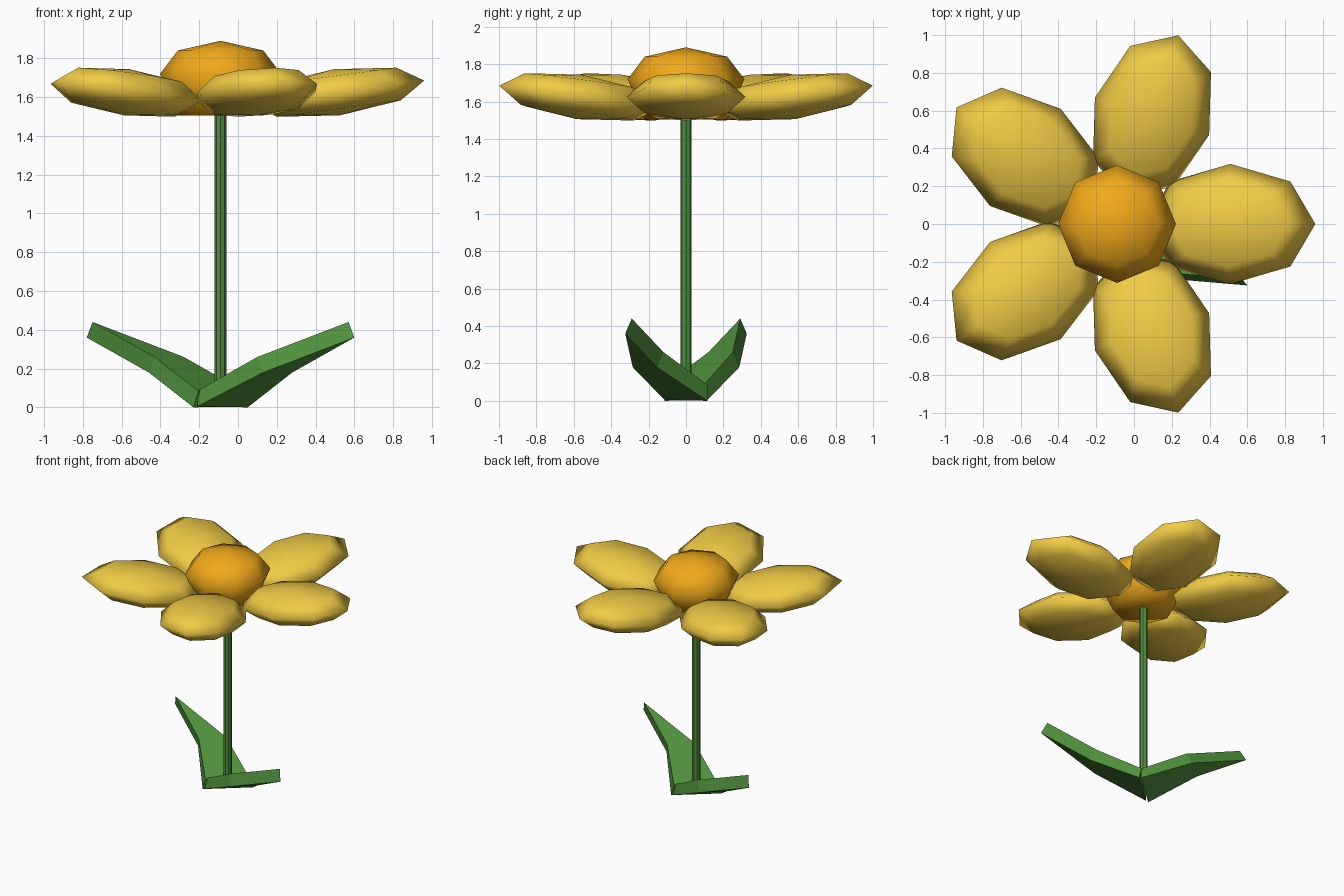
import bpy, bmesh, math
from mathutils import Matrix, Vector

if "Cube" in bpy.data.objects:
    bpy.data.objects.remove(bpy.data.objects["Cube"])

CX = -0.09  # flower axis


def material(name, rgb):
    m = bpy.data.materials.new(name)
    m.diffuse_color = (*rgb, 1)
    m.use_nodes = True
    m.node_tree.nodes["Principled BSDF"].inputs["Base Color"].default_value = m.diffuse_color
    return m


petal_yellow = material("petal_yellow", (0.88, 0.60, 0.06))
centre_orange = material("centre_orange", (0.88, 0.40, 0.01))
leaf_green = material("leaf_green", (0.08, 0.28, 0.045))


def finish(name, bm, mat, smooth=False):
    bmesh.ops.recalc_face_normals(bm, faces=bm.faces)
    for f in bm.faces:
        f.smooth = smooth
    mesh = bpy.data.meshes.new(name)
    bm.to_mesh(mesh)
    bm.free()
    mesh.materials.append(mat)
    ob = bpy.data.objects.new(name, mesh)
    bpy.context.collection.objects.link(ob)
    return ob


def around(angle):
    return Matrix.Translation((CX, 0, 0)) @ Matrix.Rotation(angle, 4, 'Z')


# petals: five tilted, flattened low-poly spheres
for i in range(5):
    bm = bmesh.new()
    m = (around(math.radians(72 * i)) @ Matrix.Translation((0.60, 0, 1.625))
         @ Matrix.Rotation(math.radians(-7.6), 4, 'Y')
         @ Matrix.Diagonal((0.454, 0.318, 0.12, 1)))
    bmesh.ops.create_uvsphere(bm, u_segments=8, v_segments=4, radius=1, matrix=m)
    finish(f"petal_{i + 1}", bm, petal_yellow, True)

# flower centre: dome with its lower ring drawn down to a flat base
bm = bmesh.new()
bmesh.ops.create_uvsphere(bm, u_segments=8, v_segments=4, radius=1,
                          matrix=around(0) @ Matrix.Translation((0, 0, 1.72))
                          @ Matrix.Diagonal((0.312, 0.312, 0.17, 1)))
for v in bm.verts:
    if v.co.z < 1.70:
        v.co.z = 1.505
finish("flower_centre", bm, centre_orange, True)

# stem
bm = bmesh.new()
bmesh.ops.create_cone(bm, cap_ends=True, segments=8, radius1=0.03, radius2=0.03,
                      depth=1.5, matrix=around(0) @ Matrix.Translation((0, 0, 0.78)))
finish("stem", bm, leaf_green)

# leaves: thick tapering blade with one bend, repeated half a turn round
bottom = [(-0.21, -0.115, 0.005), (0.13, -0.285, 0.18), (0.60, -0.325, 0.36),
          (0.28, -0.155, 0.18), (0.05, 0.115, 0.0)]
top = [(-0.20, -0.10, 0.09), (0.10, -0.25, 0.26), (0.57, -0.29, 0.44),
       (0.25, -0.12, 0.26), (0.025, 0.115, 0.085)]
for i in range(2):
    bm = bmesh.new()
    m = around(math.pi * i) @ Matrix.Translation((-CX, 0, 0))
    lo, hi = [[bm.verts.new(m @ Vector(p)) for p in row] for row in (bottom, top)]
    for row in (lo, hi):
        bm.faces.new((row[0], row[1], row[3], row[4]))
        bm.faces.new((row[1], row[2], row[3]))
    for k in range(5):
        n = (k + 1) % 5
        bm.faces.new((lo[k], lo[n], hi[n], hi[k]))
    finish(f"leaf_{i + 1}", bm, leaf_green)
